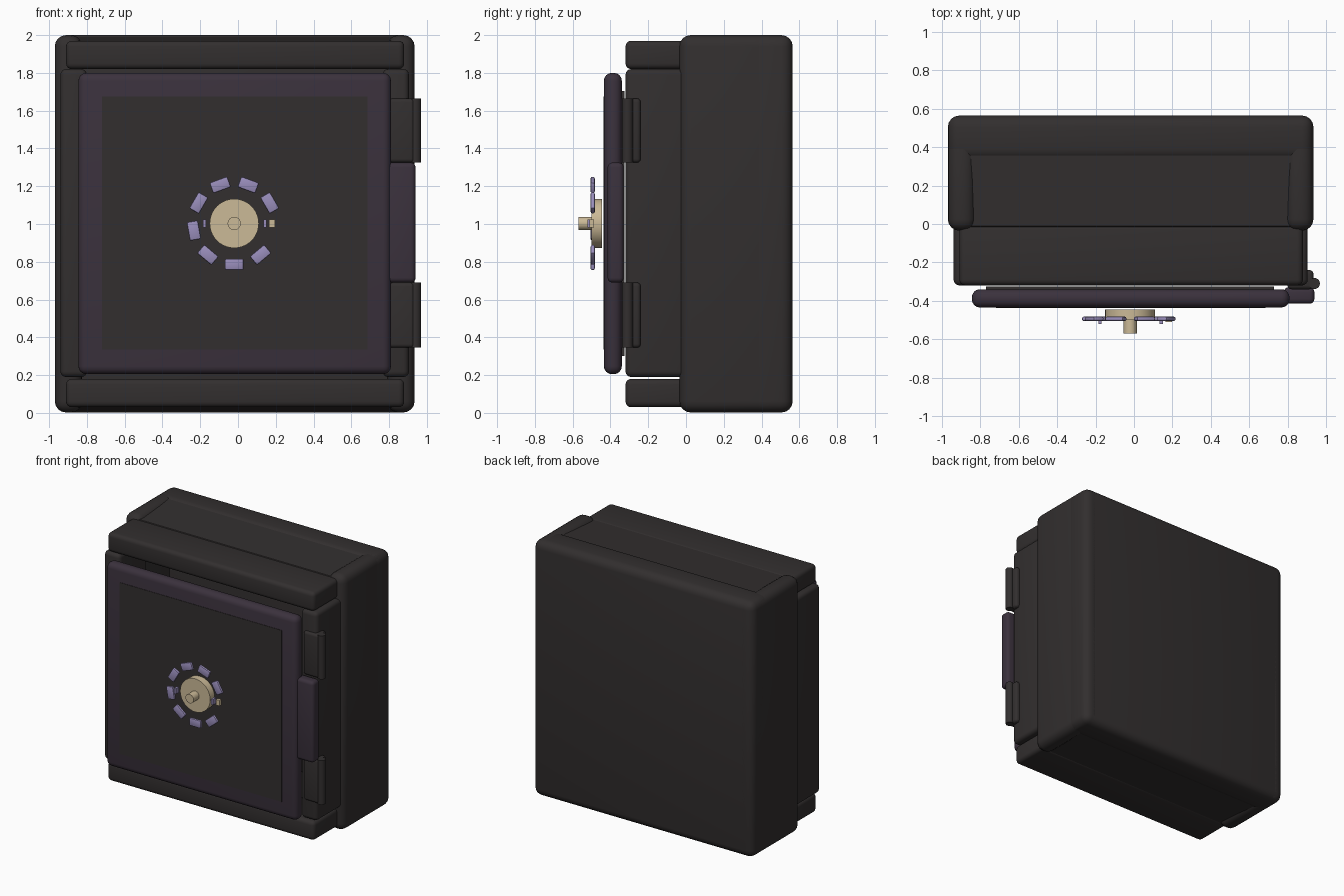
import bpy, bmesh, math
from mathutils import Matrix, Vector

if "Cube" in bpy.data.objects:
    bpy.data.objects.remove(bpy.data.objects["Cube"])

XC = -0.0175  # centre line of the safe body


def material(name, rgb):
    m = bpy.data.materials.new(name)
    m.diffuse_color = (*rgb, 1)
    m.use_nodes = True
    m.node_tree.nodes["Principled BSDF"].inputs["Base Color"].default_value = m.diffuse_color
    return m


IRON = material("dark_iron", (0.032, 0.028, 0.028))
PURPLE = material("purple_iron", (0.043, 0.031, 0.046))
LILAC = material("lilac", (0.32, 0.27, 0.50))
BRASS = material("brass", (0.60, 0.49, 0.31))


def finish(name, bm, mat, angle=35):
    bmesh.ops.recalc_face_normals(bm, faces=bm.faces)
    me = bpy.data.meshes.new(name)
    bm.to_mesh(me)
    bm.free()
    me.materials.append(mat)
    ob = bpy.data.objects.new(name, me)
    bpy.context.collection.objects.link(ob)
    bpy.ops.object.select_all(action='DESELECT')
    ob.select_set(True)
    bpy.context.view_layer.objects.active = ob
    bpy.ops.object.shade_smooth_by_angle(angle=math.radians(angle))
    return ob


def box(name, x, y, z, bevel, mat=IRON, segs=4):
    """Rounded box from (min, max) ranges."""
    bm = bmesh.new()
    bmesh.ops.create_cube(bm, size=1)
    for v in bm.verts:
        v.co = Vector([(r[0] + r[1]) / 2 + c * (r[1] - r[0]) for r, c in zip((x, y, z), v.co)])
    if bevel:
        bmesh.ops.bevel(bm, geom=bm.edges[:], offset=bevel, segments=segs,
                        profile=0.5, affect='EDGES', clamp_overlap=True)
    return finish(name, bm, mat)


def cylinder(name, centre, r, length, axis, mat, sides=32):
    bm = bmesh.new()
    bmesh.ops.create_cone(bm, cap_ends=True, segments=sides, radius1=r, radius2=r, depth=length)
    rot = Matrix.Rotation(math.pi / 2, 4, 'X') if axis == 'Y' else Matrix()
    bmesh.ops.transform(bm, matrix=Matrix.Translation(centre) @ rot, verts=bm.verts)
    return finish(name, bm, mat)


def mirror_x(r):
    return (2 * XC - r[1], 2 * XC - r[0])


def mirror_z(r):
    return (2 - r[1], 2 - r[0])


# Hollow body: back wall and side walls
box("back_wall", (-0.97, 0.935), (0.33, 0.565), (0.002, 2), 0.06)
for side, f in (("left", lambda r: r), ("right", mirror_x)):
    box(side + "_wall", f((-0.97, -0.825)), (-0.035, 0.565), (0.002, 2), 0.06)
    box(side + "_front_column", f((-0.94, -0.80)), (-0.32, 0.02), (0.19, 1.82), 0.03)

# Roof and floor panels, sunk a little towards the front
for name, flip in (("roof_panel", False), ("floor_panel", True)):
    profile = [(-0.025, 1.82), (-0.025, 1.955), (-0.01, 1.97), (0.48, 1.995), (0.48, 1.82)]
    bm = bmesh.new()
    vs = [bm.verts.new((-0.87, y, 2 - z if flip else z)) for y, z in profile]
    face = bm.faces.new(vs)
    ext = bmesh.ops.extrude_face_region(bm, geom=[face])
    moved = [v for v in ext["geom"] if isinstance(v, bmesh.types.BMVert)]
    bmesh.ops.translate(bm, vec=(1.705, 0, 0), verts=moved)
    finish(name, bm, IRON)

# Front lintel and sill
for name, f in (("front_lintel", lambda r: r), ("front_sill", mirror_z)):
    box(name, (-0.91, 0.88), (-0.32, 0.0), f((1.82, 1.97)), 0.03)

# Door: rounded slab, face panel and inner plug
box("door", (-0.845, 0.81), (-0.435, -0.34), (0.205, 1.80), 0.042, PURPLE)
box("door_face_panel", (-0.72, 0.685), (-0.438, -0.40), (0.335, 1.675), 0)
box("door_plug", (-0.77, 0.73), (-0.36, -0.325), (0.30, 1.705), 0)

# Hinges
for name, z in (("lower", (0.345, 0.69)), ("upper", (1.325, 1.665))):
    box(name + "_hinge_plate", (0.80, 0.935), (-0.34, -0.24), z, 0.02)
    cylinder(name + "_hinge_pin", (0.94, -0.31, sum(z) / 2), 0.029, z[1] - z[0], 'Z', IRON, 16)
box("door_hinge_leaf", (0.78, 0.94), (-0.415, -0.33), (0.69, 1.325), 0.025, PURPLE)

# Combination dial
DX, DZ = -0.02, 1.003
cylinder("dial_disc", (DX, -0.473, DZ), 0.13, 0.055, 'Y', BRASS, 40)
cylinder("dial_knob", (DX, -0.515, DZ), 0.035, 0.11, 'Y', BRASS, 24)

# Ring of dial marks with a gap at the right
for k in range(8):
    a = math.radians(30 + 40 * k)
    ob = box("dial_mark", (-0.03, 0.03), (-0.505, -0.483), (-0.05, 0.05), 0.008, LILAC, 2)
    ob.data.transform(Matrix.Translation((DX, 0, DZ)) @ Matrix.Rotation(-a, 4, 'Y')
                      @ Matrix.Translation((0.217, 0, 0)))

# Small pointers beside the disc
for x in (-0.178, 0.142):
    box("dial_tick", (x - 0.008, x + 0.008), (-0.522, -0.487), (DZ - 0.022, DZ + 0.022), 0, LILAC)
box("dial_pointer", (0.165, 0.197), (-0.51, -0.487), (DZ - 0.022, DZ + 0.022), 0, BRASS)
